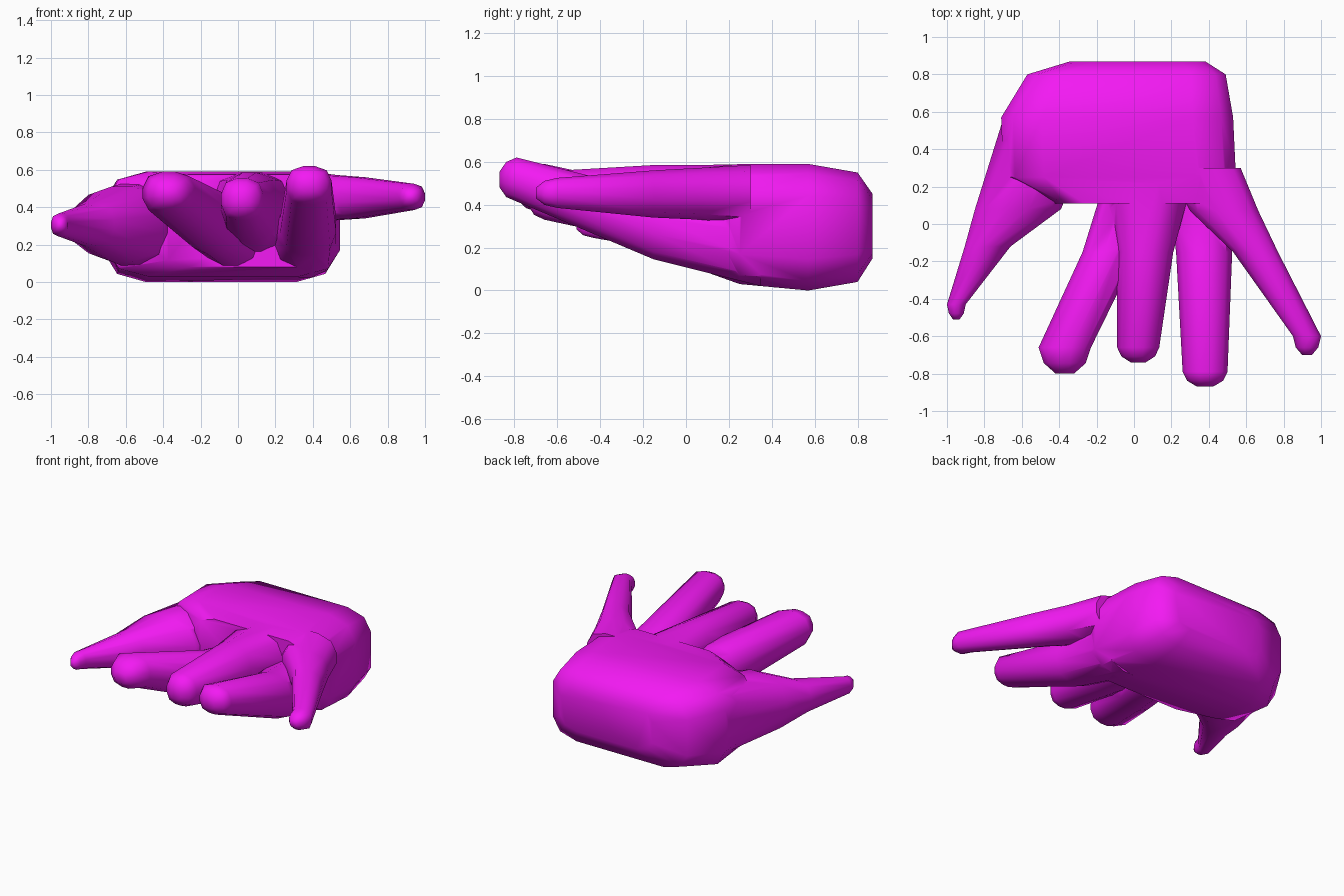
import bpy, bmesh
from math import sin, cos, pi, radians

if "Cube" in bpy.data.objects:
    bpy.data.objects.remove(bpy.data.objects["Cube"])

mat = bpy.data.materials.new("magenta")
mat.diffuse_color = (0.9, 0.01, 0.9, 1)
mat.use_nodes = True
mat.node_tree.nodes["Principled BSDF"].inputs["Base Color"].default_value = mat.diffuse_color


def loft(name, sections, fx=0.75, fz=0.75):
    """Skin rounded-rectangle sections (y, xmin, xmax, zmin, zmax) along y."""
    bm = bmesh.new()
    rings = []
    for y, x0, x1, z0, z1 in sections:
        cx, cz, hx, hz = (x0 + x1) / 2, (z0 + z1) / 2, (x1 - x0) / 2, (z1 - z0) / 2
        ring = []
        for q, (sx, sz) in enumerate(((1, 1), (-1, 1), (-1, -1), (1, -1))):
            for i in range(3):
                a = q * pi / 2 + i * pi / 4
                ring.append(bm.verts.new((
                    cx + hx * (sx * (1 - fx) + fx * cos(a)), y,
                    cz + hz * (sz * (1 - fz) + fz * sin(a)))))
        rings.append(ring)
    n = len(rings[0])
    for a, b in zip(rings, rings[1:]):
        for i in range(n):
            j = (i + 1) % n
            bm.faces.new((a[i], a[j], b[j], b[i]))
    bm.faces.new(rings[0])
    bm.faces.new(rings[-1])
    bmesh.ops.recalc_face_normals(bm, faces=bm.faces)
    me = bpy.data.meshes.new(name)
    bm.to_mesh(me)
    bm.free()
    me.materials.append(mat)
    ob = bpy.data.objects.new(name, me)
    bpy.context.collection.objects.link(ob)
    return ob


def finger(name, cap, *sections):
    """Loft a finger and round its tip off over the length cap."""
    y, x0, x1, z0, z1 = sections[-1]
    tip = []
    for t, s in ((0.6, 0.8), (1, 0.35)):
        dx, dz = (x1 - x0) * (1 - s) / 2, (z1 - z0) * (1 - s) / 2
        tip.append((y - cap * t, x0 + dx, x1 - dx, z0 + dz, z1 - dz))
    return loft(name, list(sections) + tip)


# palm with blunt wrist end
hand = loft("hand", [
    (0.87, -0.34, 0.38, 0.15, 0.45),
    (0.80, -0.57, 0.49, 0.04, 0.55),
    (0.57, -0.71, 0.53, 0, 0.59),
    (0.25, -0.70, 0.545, 0.03, 0.59),
    (0.11, -0.42, 0.48, 0.08, 0.575)], 0.35, 0.5)

# thumb and four fingers
parts = [
    finger("thumb", 0.08,
           (0.56, -0.70, -0.20, 0.04, 0.555),
           (0.08, -0.85, -0.39, 0.11, 0.51),
           (-0.12, -0.905, -0.66, 0.19, 0.42),
           (-0.43, -1, -0.9, 0.245, 0.365)),
    finger("low_finger_left", 0.14,
           (0.35, -0.12, 0.20, 0.03, 0.45),
           (-0.15, -0.275, 0.02, 0.15, 0.48),
           (-0.66, -0.51, -0.23, 0.36, 0.59)),
    finger("middle_finger", 0.08,
           (0.30, -0.18, 0.33, 0.12, 0.587),
           (-0.15, -0.09, 0.21, 0.22, 0.585),
           (-0.66, -0.09, 0.135, 0.33, 0.555)),
    finger("low_finger_right", 0.08,
           (0.35, 0.16, 0.52, 0.02, 0.42),
           (-0.15, 0.225, 0.525, 0.145, 0.46),
           (-0.79, 0.26, 0.5, 0.415, 0.62)),
    finger("outer_finger", 0.1,
           (0.30, 0.18, 0.57, 0.31, 0.585),
           (0.07, 0.30, 0.665, 0.33, 0.572),
           (-0.15, 0.53, 0.77, 0.34, 0.56),
           (-0.60, 0.85, 1, 0.385, 0.525)),
]

# fuse everything into one skin
bpy.context.view_layer.objects.active = hand
hand.select_set(True)
for p in parts:
    m = hand.modifiers.new("fuse", 'BOOLEAN')
    m.operation = 'UNION'
    m.solver = 'EXACT'
    m.object = p
    bpy.ops.object.modifier_apply(modifier=m.name)
    bpy.data.objects.remove(p)
bpy.ops.object.shade_smooth_by_angle(angle=radians(55))
